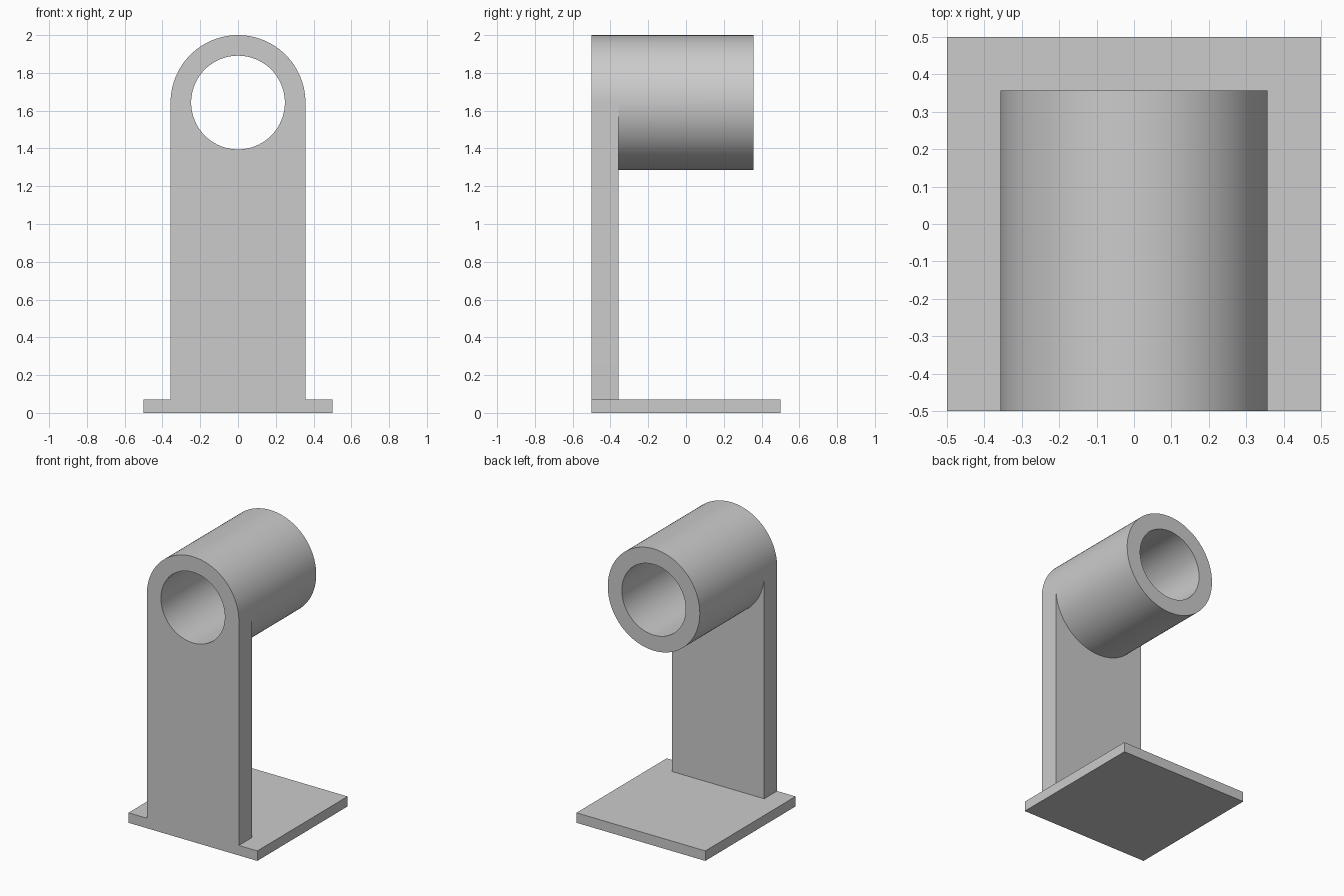
import bpy, bmesh, math

cube = bpy.data.objects.get("Cube")
if cube:
    bpy.data.objects.remove(cube, do_unlink=True)

HALF = 0.5            # base half width
BASE_TOP = 0.07
R, BORE = 0.357, 0.248
AXIS_Z = 2 - R        # height of the tube axis
FRONT, PLATE_BACK, TUBE_BACK = -HALF, -R, R
N = 96                # segments around the tube

grey = bpy.data.materials.new("plain_grey")
grey.use_nodes = True
colour = (0.6, 0.6, 0.6, 1)
grey.diffuse_color = colour
grey.node_tree.nodes["Principled BSDF"].inputs["Base Color"].default_value = colour


def finish(name, bm):
    bmesh.ops.recalc_face_normals(bm, faces=bm.faces)
    mesh = bpy.data.meshes.new(name)
    bm.to_mesh(mesh)
    bm.free()
    mesh.materials.append(grey)
    obj = bpy.data.objects.new(name, mesh)
    bpy.context.collection.objects.link(obj)
    return obj


# Square base slab
bm = bmesh.new()
bmesh.ops.create_cube(bm, size=1)
bmesh.ops.scale(bm, vec=(2 * HALF, 2 * HALF, BASE_TOP), verts=bm.verts)
bmesh.ops.translate(bm, vec=(0, 0, BASE_TOP / 2), verts=bm.verts)
finish("base", bm)

# Upright plate whose rounded top flows into the tube
bm = bmesh.new()


def ring(radius, y, count=N):
    angles = [2 * math.pi * i / N for i in range(count)]
    return [bm.verts.new((radius * math.cos(a), y, AXIS_Z + radius * math.sin(a)))
            for a in angles]


def strip(a, b, start=0, end=N):
    for i in range(start, end):
        j = (i + 1) % N
        bm.faces.new((a[i], a[j], b[j], b[i]))


half = N // 2
arch = ring(R, FRONT, half + 1)
outer_mid, outer_back = ring(R, PLATE_BACK), ring(R, TUBE_BACK)
bore_front, bore_back = ring(BORE, FRONT), ring(BORE, TUBE_BACK)
front_left, front_right, back_left, back_right = [
    bm.verts.new((x, y, BASE_TOP)) for y in (FRONT, PLATE_BACK) for x in (R, -R)]

# Tube walls, bore and end rings
strip(arch, outer_mid, 0, half)
strip(outer_mid, outer_back)
strip(bore_front, bore_back)
strip(outer_back, bore_back)
strip(arch, bore_front, 0, half)

# Plate front, back, sides and foot
lower = list(range(half, N)) + [0]
bm.faces.new([bore_front[i] for i in lower] + [arch[0], front_left, front_right, arch[half]])
bm.faces.new([outer_mid[i] for i in lower] + [back_left, back_right])
bm.faces.new((arch[0], outer_mid[0], back_left, front_left))
bm.faces.new((arch[half], outer_mid[half], back_right, front_right))
bm.faces.new((front_left, front_right, back_right, back_left))
bracket = finish("upright_and_tube", bm)

bpy.ops.object.select_all(action="DESELECT")
bracket.select_set(True)
bpy.context.view_layer.objects.active = bracket
bpy.ops.object.shade_smooth_by_angle(angle=math.radians(30))
